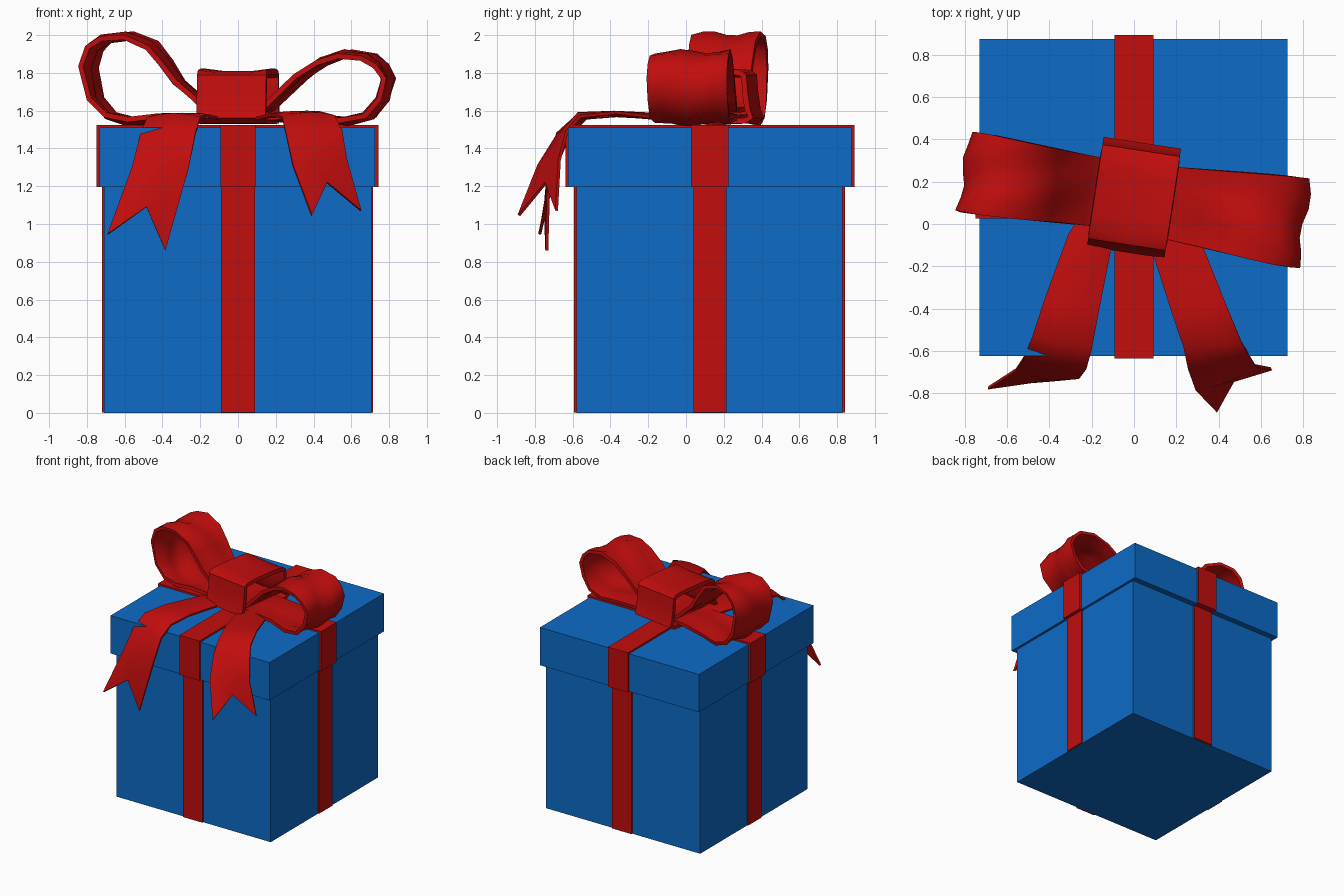
import bpy, math
from mathutils import Vector, Matrix

if "Cube" in bpy.data.objects:
    bpy.data.objects.remove(bpy.data.objects["Cube"])

CY = 0.125                                   # centre of the box in y
TURN = Matrix.Translation((0, CY, 0)) @ Matrix.Rotation(math.radians(-8.7), 4, 'Z')


def material(name, rgb):
    m = bpy.data.materials.new(name)
    m.diffuse_color = (*rgb, 1)
    m.use_nodes = True
    m.node_tree.nodes["Principled BSDF"].inputs["Base Color"].default_value = m.diffuse_color
    return m


BLUE = material("blue paper", (0.004, 0.145, 0.57))
RED = material("red ribbon", (0.54, 0.004, 0.004))


def mesh_object(name, verts, faces, mat):
    me = bpy.data.meshes.new(name)
    me.from_pydata([tuple(v) for v in verts], [], faces)
    me.materials.append(mat)
    ob = bpy.data.objects.new(name, me)
    bpy.context.collection.objects.link(ob)
    return ob


def box(name, x0, x1, y0, y1, z0, z1, mat):
    v = [(x, y, z) for x in (x0, x1) for y in (y0, y1) for z in (z0, z1)]
    f = [(0, 1, 3, 2), (4, 6, 7, 5), (0, 4, 5, 1), (2, 3, 7, 6), (0, 2, 6, 4), (1, 5, 7, 3)]
    return mesh_object(name, v, f, mat)


def finish(ob, thick, offset, angle=50):
    """Give a ribbon sheet its thickness and smooth shading."""
    mod = ob.modifiers.new("thickness", 'SOLIDIFY')
    mod.thickness, mod.offset = thick, offset
    bpy.ops.object.select_all(action='DESELECT')
    ob.select_set(True)
    bpy.context.view_layer.objects.active = ob
    bpy.ops.object.modifier_apply(modifier=mod.name)
    bpy.ops.object.shade_smooth_by_angle(angle=math.radians(angle))


def grid_faces(rows, cols, closed=False):
    return [(i * cols + j, i * cols + j + 1, (i + 1) % rows * cols + j + 1, (i + 1) % rows * cols + j)
            for i in range(rows if closed else rows - 1) for j in range(cols - 1)]


# Box and lid
box("box_body", -0.71, 0.706, -0.58, 0.828, 0, 1.25, BLUE)
box("lid", -0.732, 0.726, -0.624, 0.876, 1.197, 1.51, BLUE)

# Flat ribbons crossing the body and the lid
box("body_ribbon_front_back", -0.09, 0.09, -0.594, 0.842, 0.002, 1.2, RED)
box("body_ribbon_sides", -0.72, 0.716, 0.04, 0.214, 0.002, 1.2, RED)
box("lid_ribbon_front_back", -0.092, 0.092, -0.637, 0.893, 1.196, 1.524, RED)
box("lid_ribbon_sides", -0.75, 0.744, 0.026, 0.226, 1.196, 1.524, RED)


def bow_loop(name, profile, narrow, wide):
    """Band along a side profile, wider towards its far end, slightly rippled."""
    cols, verts = 7, []
    for i, (u, z) in enumerate(profile):
        half = narrow + (wide - narrow) * min(1, abs(u) / 0.7)
        for j in range(cols):
            t = 2 * j / (cols - 1) - 1
            dip = 0.014 * math.cos(t * 4.5 + i * 0.9) * min(1, abs(u) / 0.5)
            centre = Vector((math.copysign(0.45, u), 0, 1.72))
            p = Vector((u, 0, z))
            p += (centre - p).normalized() * (0.014 + dip)
            verts.append(TURN @ Vector((p.x, half * t, p.z)))
    faces = grid_faces(len(profile), cols)
    if profile[-1][0] < 0:
        faces = [f[::-1] for f in faces]
    finish(mesh_object(name, verts, faces, RED), 0.028, 0)


bow_loop("bow_loop_right", [
    (0.0, 1.60), (0.14, 1.60), (0.2, 1.66), (0.32, 1.785), (0.45, 1.875), (0.58, 1.912),
    (0.71, 1.89), (0.775, 1.84), (0.815, 1.77), (0.79, 1.66), (0.72, 1.565),
    (0.59, 1.53), (0.42, 1.55), (0.17, 1.555), (0.01, 1.55)], 0.16, 0.212)
bow_loop("bow_loop_left", [
    (0.0, 1.60), (-0.14, 1.60), (-0.21, 1.67), (-0.30, 1.755), (-0.38, 1.87), (-0.46, 1.96),
    (-0.59, 2.008), (-0.71, 1.99), (-0.78, 1.935), (-0.815, 1.835), (-0.78, 1.66),
    (-0.70, 1.565), (-0.58, 1.53), (-0.41, 1.55), (-0.22, 1.56), (-0.01, 1.55)], 0.155, 0.19)

# Knot: a squat ring of ribbon around the middle of the bow
half_ring = [(0.10, 1.822), (0.195, 1.815), (0.225, 1.79), (0.232, 1.70), (0.245, 1.61),
             (0.262, 1.56), (0.22, 1.532), (0.10, 1.53)]
ring = half_ring + [(-v, z) for v, z in reversed(half_ring)]
knot_verts = [TURN @ Vector((u, v, z - 0.012 * (abs(u) < 0.1) * (z > 1.8)))
              for v, z in ring for u in (-0.185, -0.09, 0.0, 0.09, 0.185)]
knot = mesh_object("bow_knot", knot_verts, grid_faces(len(ring), 5, True), RED)
finish(knot, 0.03, -1)


def tail(name, left, right, notch):
    """Ribbon end between two edge paths, finished with a V-shaped cut."""
    cols, rows, verts = 5, len(left) - 1, []
    for i in range(rows):
        a, b = Vector(left[i]), Vector(right[i])
        for j in range(cols):
            t = j / (cols - 1)
            p = a.lerp(b, t)
            bulge = 0.02 * math.sin(math.pi * t) * (1 if i % 2 else 0.3)
            verts.append(p + Vector((0, -bulge if i > 3 else 0, bulge if i <= 3 else 0)))
    faces = grid_faces(rows, cols)
    n, last = len(verts), (rows - 1) * cols
    tip_l, tip_r, cut = Vector(left[-1]), Vector(right[-1]), Vector(notch)
    verts += [tip_l, tip_l.lerp(cut, 0.5), cut, cut.lerp(tip_r, 0.5), tip_r]
    faces += [(last + j, last + j + 1, n + j + 1, n + j) for j in range(4)]
    finish(mesh_object(name, verts, faces, RED), 0.016, 0)


tail("bow_tail_left",
     [(-0.20, 0.12, 1.545), (-0.31, -0.05, 1.56), (-0.42, -0.35, 1.575), (-0.48, -0.53, 1.56),
      (-0.515, -0.62, 1.47), (-0.56, -0.69, 1.30), (-0.69, -0.775, 0.945)],
     [(-0.02, 0.10, 1.545), (-0.11, -0.12, 1.56), (-0.165, -0.40, 1.575), (-0.20, -0.59, 1.56),
      (-0.225, -0.68, 1.48), (-0.26, -0.725, 1.30), (-0.385, -0.737, 0.86)],
     (-0.485, -0.745, 1.09))
tail("bow_tail_right",
     [(0.03, 0.10, 1.545), (0.10, -0.17, 1.56), (0.18, -0.42, 1.58), (0.235, -0.58, 1.56),
      (0.255, -0.68, 1.47), (0.29, -0.78, 1.31), (0.39, -0.885, 1.045)],
     [(0.24, 0.08, 1.545), (0.33, -0.12, 1.56), (0.43, -0.37, 1.59), (0.51, -0.56, 1.57),
      (0.55, -0.63, 1.49), (0.575, -0.67, 1.34), (0.65, -0.685, 1.07)],
     (0.47, -0.74, 1.22))
